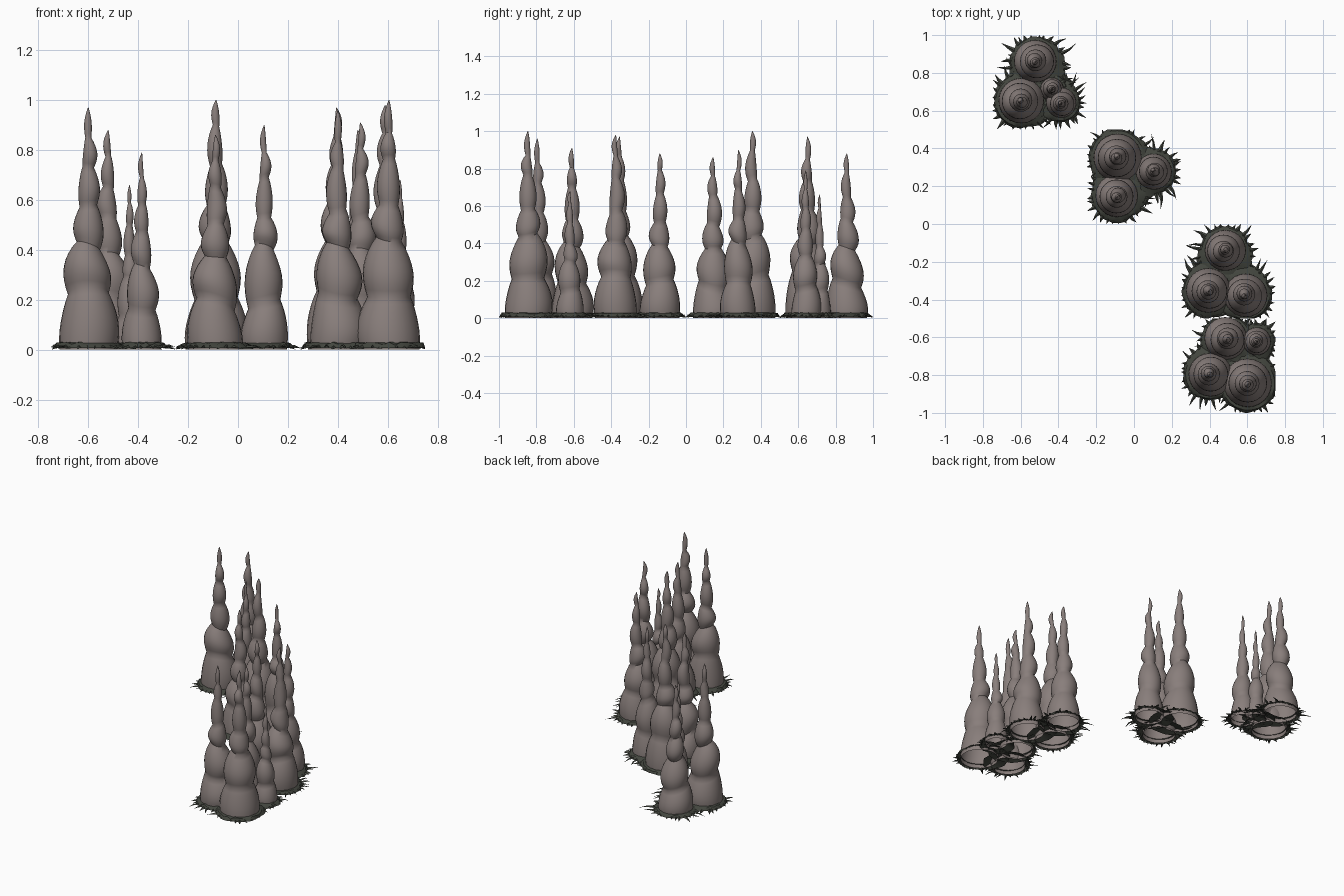
import bpy, bmesh, math, random
from mathutils import Vector

if "Cube" in bpy.data.objects:
    bpy.data.objects.remove(bpy.data.objects["Cube"])

random.seed(7)
SEG = 24


def material(name, rgb):
    m = bpy.data.materials.new(name)
    m.diffuse_color = (*rgb, 1)
    m.use_nodes = True
    m.node_tree.nodes["Principled BSDF"].inputs["Base Color"].default_value = m.diffuse_color
    return m


STONE = material("stone", (0.25, 0.21, 0.20))
MOSS = material("moss", (0.055, 0.06, 0.048))


def finish(bm, name, mat, angle):
    mesh = bpy.data.meshes.new(name)
    bm.to_mesh(mesh)
    bm.free()
    ob = bpy.data.objects.new(name, mesh)
    bpy.context.collection.objects.link(ob)
    mesh.materials.append(mat)
    bpy.ops.object.select_all(action='DESELECT')
    ob.select_set(True)
    bpy.context.view_layer.objects.active = ob
    bpy.ops.object.shade_smooth_by_angle(angle=math.radians(angle))


# fractions of height / base radius for the stacked bulbs and the necks between
BREAKS = [0, .22, .44, .59, .75, .88, 1]
BELLY = [1, .8, .51, .36, .24, .13]
NECK = [.96, .68, .39, .29, .19, .1, .01]


def spire(name, x, y, r, h):
    bm = bmesh.new()
    jit = lambda s: random.uniform(-s, s)
    # random slant of every neck and sideways shift of every bulb
    brk = [b + (jit(.018) if 0 < b < 1 else 0) for b in BREAKS]
    slants = [Vector((0, 0))] + [Vector((jit(.38), jit(.38))) for _ in range(5)] + [Vector((0, 0))]
    rings = []
    for k in range(6):
        peak = .36 if k else .25
        shift = Vector((jit(.07), jit(.07))) * r
        for i in range(8):
            t = i / 8
            if t < peak:
                f = math.sin(t / peak * math.pi / 2)
                rad = NECK[k] + (BELLY[k] - NECK[k]) * f
            else:
                f = math.cos((t - peak) / (1 - peak) * math.pi / 2) ** .9
                rad = NECK[k + 1] + (BELLY[k] - NECK[k + 1]) * f
            z = (brk[k] + (brk[k + 1] - brk[k]) * t) * h
            rings.append((z, rad * r, slants[k].lerp(slants[k + 1], t),
                          shift * math.sin(math.pi * t)))
    rings.append((h, .01 * r, slants[6], Vector((0, 0))))
    prev = None
    for z, rad, sl, sh in rings:
        cur = []
        for j in range(SEG):
            a = math.tau * j / SEG
            px, py = rad * math.cos(a), rad * math.sin(a)
            pz = max(z + sl.x * px + sl.y * py, 0)
            cur.append(bm.verts.new((x + sh.x + px, y + sh.y + py, pz)))
        if prev:
            for j in range(SEG):
                n = (j + 1) % SEG
                bm.faces.new((prev[j], prev[n], cur[n], cur[j]))
        prev = cur
    bm.faces.new(prev)
    finish(bm, name, STONE, 50)


def moss(name, cx, cy, spires):
    bm = bmesh.new()

    def vert(px, py, z):
        lim = .25
        return bm.verts.new((min(max(px, cx - lim), cx + lim),
                             min(max(py, cy - lim), cy + lim), max(z, 0)))

    mid = Vector((sum(s[0] for s in spires), sum(s[1] for s in spires))) / len(spires)
    for s in spires:
        c, r = Vector(s[:2]), s[2]
        inward = (mid - c).normalized()
        # sloping collar around the spire, wider towards the cluster middle
        n = 36
        prev = first = None
        outer = []
        for j in range(n):
            a = math.tau * j / n
            d = Vector((math.cos(a), math.sin(a)))
            w = .018 + random.uniform(0, .012) + .04 * max(0, d.dot(inward) + .25)
            outer.append(r + w)
            row = []
            for rad, z in ((r * .93, .03), (r + .012, .022 + random.uniform(-.005, .008)), (r + w, .006)):
                p = c + d * rad
                row.append(vert(p.x, p.y, z))
            if prev:
                for i in range(2):
                    bm.faces.new((prev[i], row[i], row[i + 1], prev[i + 1])[::-1])
            else:
                first = row
            prev = row
        for i in range(2):
            bm.faces.new((prev[i], first[i], first[i + 1], prev[i + 1])[::-1])
        # curved thorn-like tufts pointing outwards
        count = int(20 + r * 60)
        for q in range(count):
            a = math.tau * (q + random.uniform(-.3, .3)) / count
            d = Vector((math.cos(a), math.sin(a)))
            side = Vector((-d.y, d.x))
            ro = outer[int(a / math.tau * n) % n] - .012
            length = random.uniform(.03, .095)
            start = c + d * ro
            for k, o in ((0, cx), (1, cy)):
                if abs(d[k]) > .01:
                    room = (.25 - (start[k] - o) * math.copysign(1, d[k])) / abs(d[k])
                    length = min(length, max(room, .012))
            tip = start + d * length
            if any((tip - Vector(o[:2])).length < o[2] for o in spires):
                continue
            bend = random.uniform(-.35, .35) * length
            half = random.uniform(.009, .015)
            z = random.uniform(.004, .016)
            m = start + d * length * .5 + side * bend * .25
            e = tip + side * bend
            pts = [start - side * half, start + side * half,
                   m + side * half * .55, m - side * half * .55]
            v = [vert(p.x, p.y, zz) for p, zz in zip(pts, (.008, .008, z, z))]
            ridge0 = vert(start.x, start.y, .018)
            ridge1 = vert(m.x, m.y, z + .005)
            top = vert(e.x, e.y, z * random.uniform(0, 1.2))
            bm.faces.new((v[0], ridge0, ridge1, v[3])[::-1])
            bm.faces.new((ridge0, v[1], v[2], ridge1)[::-1])
            bm.faces.new((v[3], ridge1, top)[::-1])
            bm.faces.new((ridge1, v[2], top)[::-1])
    bmesh.ops.recalc_face_normals(bm, faces=bm.faces)
    for f in bm.faces:
        f.normal_update()
        if f.normal.z < 0:
            f.normal_flip()
    finish(bm, name, MOSS, 30)


# clusters: cell centre and its spires (x, y, base radius, height)
CLUSTERS = [
    (-.5, .75, [(-.52, .86, .112, .88), (-.6, .65, .12, .97),
                (-.435, .715, .062, .66), (-.385, .64, .08, .79)]),
    (0, .25, [(-.088, .355, .127, 1.0), (-.09, .145, .112, .86), (.105, .28, .095, .90)]),
    (.5, -.25, [(.48, -.14, .108, .88), (.395, -.355, .118, .97), (.59, -.375, .115, .98)]),
    (.5, -.75, [(.49, -.61, .112, .91), (.65, -.62, .074, .68),
                (.40, -.795, .115, .96), (.605, -.845, .128, 1.0)]),
]
for ci, (cx, cy, spires) in enumerate(CLUSTERS, 1):
    for si, s in enumerate(spires, 1):
        spire(f"spire_{ci}_{si}", *s)
    moss(f"moss_base_{ci}", cx, cy, spires)
